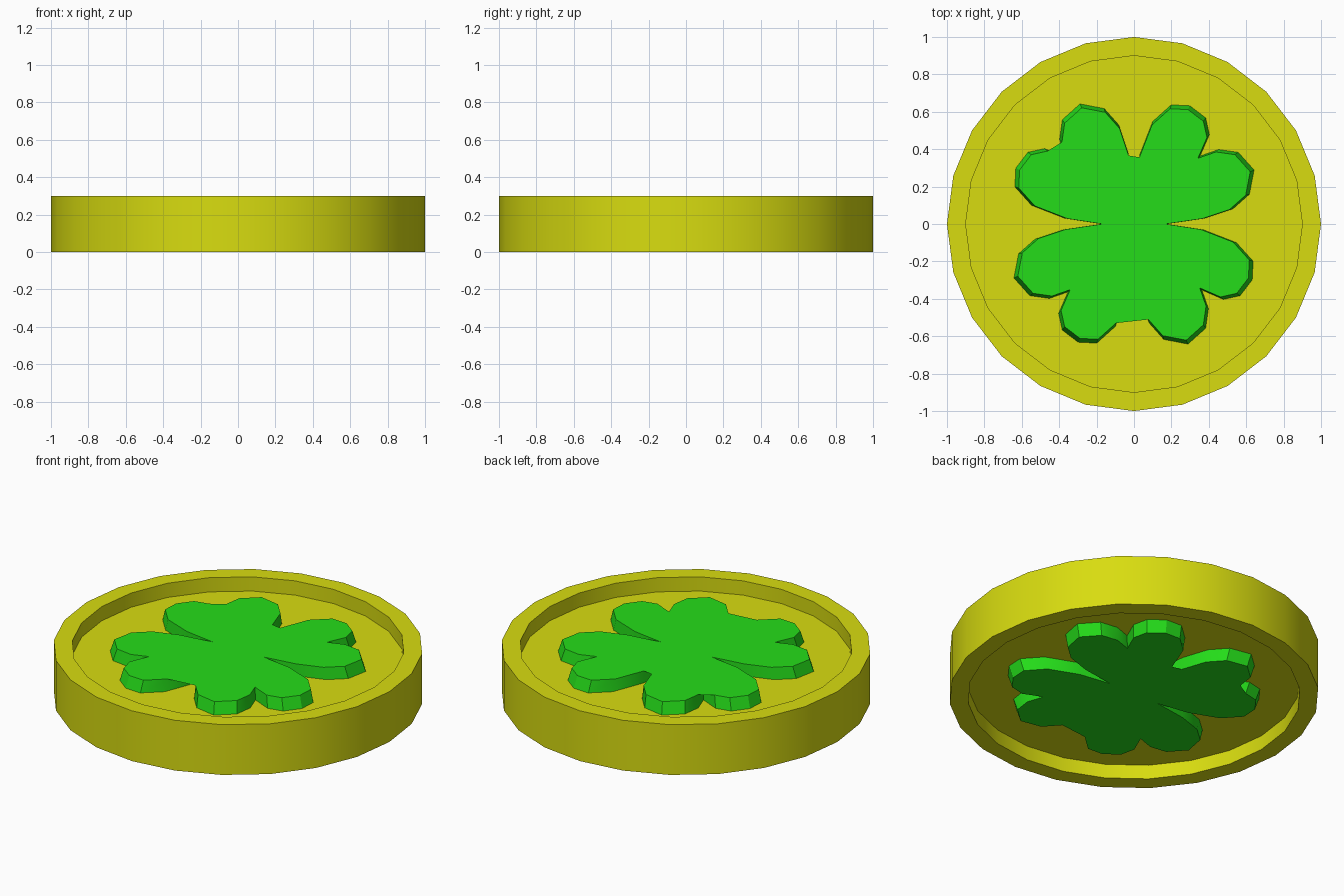
import bpy, bmesh
from math import radians
from mathutils import Matrix, Vector

if "Cube" in bpy.data.objects:
    bpy.data.objects.remove(bpy.data.objects["Cube"])

H, MID = 0.30, 0.15      # coin height and mid plane
FLOOR = 0.215            # recessed face height
RELIEF = 0.285           # clover face height
SIDES = 24


def material(name, rgb):
    m = bpy.data.materials.new(name)
    m.diffuse_color = (*rgb, 1)
    m.use_nodes = True
    m.node_tree.nodes["Principled BSDF"].inputs["Base Color"].default_value = m.diffuse_color
    return m


def make_object(name, bm, mat):
    bmesh.ops.recalc_face_normals(bm, faces=bm.faces)
    me = bpy.data.meshes.new(name)
    bm.to_mesh(me)
    bm.free()
    ob = bpy.data.objects.new(name, me)
    bpy.context.collection.objects.link(ob)
    me.materials.append(mat)
    bpy.context.view_layer.objects.active = ob
    ob.select_set(True)
    bpy.ops.object.shade_smooth_by_angle(angle=radians(30))
    ob.select_set(False)
    return ob


def skin(bm, sections):
    """Bridge a stack of closed outlines and cap both ends."""
    rings = [[bm.verts.new(p) for p in s] for s in sections]
    for a, b in zip(rings, rings[1:]):
        n = len(a)
        for i in range(n):
            j = (i + 1) % n
            bm.faces.new((a[i], a[j], b[j], b[i]))
    caps = [bm.faces.new(rings[0]), bm.faces.new(rings[-1])]
    return caps


def circle(r, z):
    return [Matrix.Rotation(radians(360 / SIDES * i), 3, 'Z') @ Vector((r, 0, z))
            for i in range(SIDES)]


# Coin body: raised rim with a recessed face on both sides
bm = bmesh.new()
skin(bm, [circle(0.9, H - FLOOR), circle(0.9, 0), circle(1, 0),
          circle(1, H), circle(0.9, H), circle(0.9, FLOOR)])
make_object("coin_body", bm, material("gold", (0.69, 0.72, 0.005)))

# Clover: one heart-shaped leaf outline, turned four times
leaf = [(0.175, 0), (0.38, 0.03), (0.53, 0.08), (0.62, 0.16), (0.645, 0.29),
        (0.56, 0.385), (0.455, 0.40), (0.355, 0.365), (0.405, 0.48),
        (0.385, 0.57), (0.30, 0.635), (0.20, 0.64), (0.10, 0.55), (0.03, 0.37)]
outline = [Matrix.Rotation(radians(90 * k), 3, 'Z') @ Vector((x, y, 0))
           for k in range(4) for x, y in leaf]


def clover(scale, z):
    return [Vector((p.x * scale, p.y * scale, z)) for p in outline]


# Raised clover on each face, walls tapering inward
for name, sign in (("clover_top", 1), ("clover_bottom", -1)):
    bm = bmesh.new()
    caps = skin(bm, [clover(1, MID + sign * (FLOOR - MID - 0.01)),
                     clover(0.963, MID + sign * (RELIEF - MID))])
    bmesh.ops.triangulate(bm, faces=caps)
    mat = bpy.data.materials.get("green") or material("green", (0.018, 0.72, 0.01))
    make_object(name, bm, mat)
